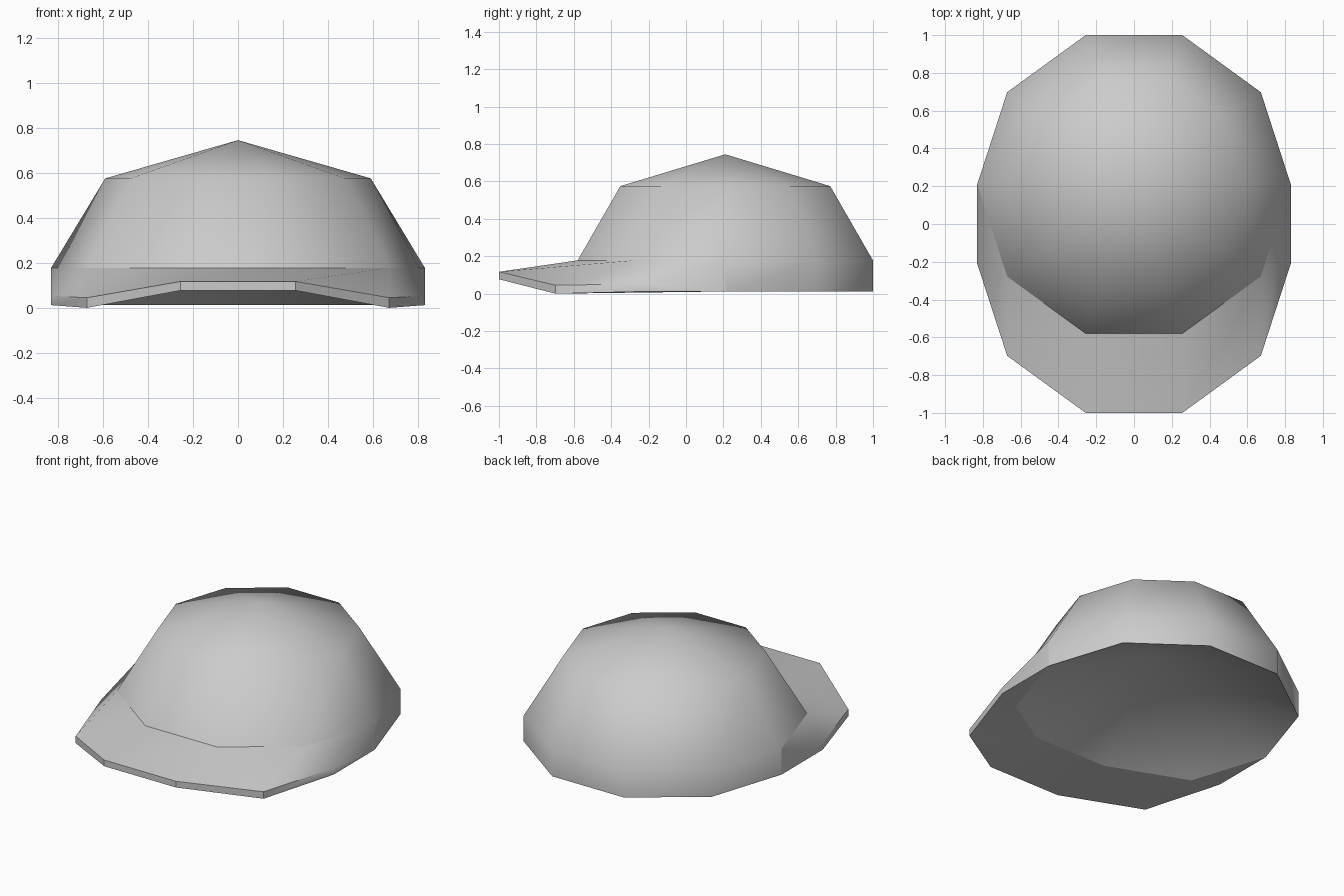
import bpy, bmesh, math

cube = bpy.data.objects.get("Cube")
if cube:
    bpy.data.objects.remove(cube, do_unlink=True)

SIDES, CENTER_Y, RADIUS = 10, 0.21, 0.83
BAND_Z, RIM_Z, REACH = 0.178, 0.012, 0.42

grey = bpy.data.materials.new("plain grey")
grey.use_nodes = True
color = (0.6, 0.6, 0.6, 1)
grey.diffuse_color = color
grey.node_tree.nodes["Principled BSDF"].inputs["Base Color"].default_value = color


def spot(i, radius, z, shift=0.0):
    a = math.tau * i / SIDES
    return (radius * math.cos(a), CENTER_Y + radius * math.sin(a) + shift, z)


def ring(bm, radius, heights):
    return [bm.verts.new(spot(i, radius, heights[i])) for i in range(SIDES)]


def bridge(bm, a, b, count):
    for i in range(count):
        j = (i + 1) % len(a)
        bm.faces.new((a[i], a[j], b[j], b[i]))


def fan(bm, loop, z):
    tip = bm.verts.new((0, CENTER_Y, z))
    for i in range(SIDES):
        bm.faces.new((loop[i], loop[(i + 1) % SIDES], tip))


def finish(bm, name, angle, flip=False):
    if flip:
        bmesh.ops.reverse_faces(bm, faces=bm.faces[:])
    mesh = bpy.data.meshes.new(name)
    bm.to_mesh(mesh)
    bm.free()
    mesh.materials.append(grey)
    obj = bpy.data.objects.new(name, mesh)
    bpy.context.collection.objects.link(obj)
    bpy.ops.object.select_all(action='DESELECT')
    obj.select_set(True)
    bpy.context.view_layer.objects.active = obj
    bpy.ops.object.shade_smooth_by_angle(angle=math.radians(angle))
    return mesh


# Crown: back band, sloping wall and pointed top
bm = bmesh.new()
band = ring(bm, RADIUS, [BAND_Z] * SIDES)
shoulder = ring(bm, 0.59, [0.575] * SIDES)
rim = [bm.verts.new(spot(i, RADIUS, RIM_Z)) for i in range(SIDES // 2 + 1)]
bridge(bm, rim, band, SIDES // 2)
bridge(bm, band, shoulder, SIDES)
fan(bm, shoulder, 0.745)
finish(bm, "crown", 47)

# Underside: vault from the rim and brim up to a low peak
inner_z = [RIM_Z, RIM_Z, 0.09, 0.09, RIM_Z, RIM_Z]
bm = bmesh.new()
opening = ring(bm, RADIUS, [RIM_Z] * (SIDES // 2) + inner_z[:5])
fan(bm, opening, 0.4)
finish(bm, "crown_underside", 60, flip=True)

# Brim: front half of the crown outline pushed forward
top_z = [0.053, 0.045, 0.117, 0.117, 0.045, 0.053]
low_z = [0.012, 0.0, 0.077, 0.077, 0.0, 0.012]
bm = bmesh.new()


def arc(heights, shift):
    return [bm.verts.new(spot(i + 5, RADIUS, z, shift)) for i, z in enumerate(heights)]


rows = [arc(inner_z, 0), arc(low_z, -REACH), arc(top_z, -REACH), arc([BAND_Z] * 6, 0)]
for lower, upper in zip(rows, rows[1:]):
    bridge(bm, lower, upper, 5)
for end in (0, 5):
    bm.faces.new([row[end] for row in rows])
bmesh.ops.recalc_face_normals(bm, faces=bm.faces[:])
# Make sure the top of the brim faces up
top = max(bm.faces, key=lambda f: f.calc_center_median().z)
brim = finish(bm, "brim", 30, flip=top.normal.z < 0)

# Let the brim top roll softly into its side flaps
for edge in brim.edges:
    a, b = (brim.vertices[v].co for v in edge.vertices)
    if min(abs(a.x), abs(b.x)) > 0.82 and abs(a.y - b.y) > 0.1 and max(a.z, b.z) > 0.1:
        edge.use_edge_sharp = False
